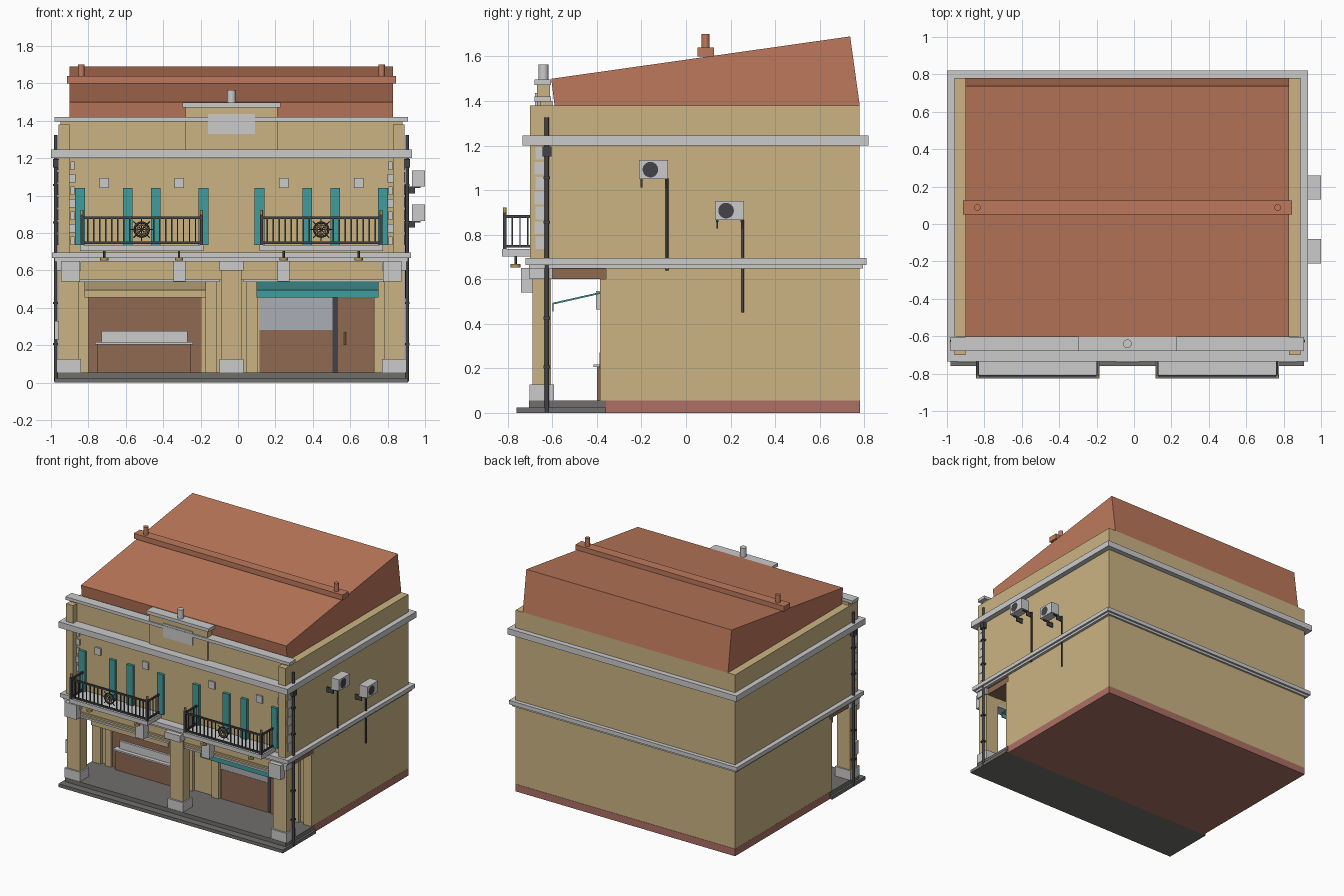
import bpy
import bmesh
import math
from mathutils import Matrix, Vector

if "Cube" in bpy.data.objects:
    bpy.data.objects.remove(bpy.data.objects["Cube"], do_unlink=True)

CENTRE = -0.035   # symmetry line of the facade


def material(name, *rgb):
    linear = [(c / 255 / 12.92) if c < 11 else ((c / 255 + 0.055) / 1.055) ** 2.4 for c in rgb]
    mat = bpy.data.materials.new(name)
    mat.use_nodes = True
    mat.diffuse_color = (*linear, 1)
    mat.node_tree.nodes["Principled BSDF"].inputs["Base Color"].default_value = (*linear, 1)
    return mat


wall = material("tan plaster", 203, 180, 131)
tile = material("terracotta", 190, 121, 92)
trim = material("pale grey trim", 203, 203, 203)
iron = material("dark iron", 68, 68, 72)
teal = material("teal paint", 64, 156, 156)
wood = material("brown wood", 142, 106, 82)
stone = material("grey paving", 112, 111, 109)
brick = material("red plinth", 172, 112, 100)
gold = material("brass", 186, 150, 84)
glass = material("window glass", 170, 173, 180)


def finish(name, bm, mat):
    bmesh.ops.recalc_face_normals(bm, faces=bm.faces)
    mesh = bpy.data.meshes.new(name)
    bm.to_mesh(mesh)
    bm.free()
    mesh.materials.append(mat)
    obj = bpy.data.objects.new(name, mesh)
    bpy.context.collection.objects.link(obj)
    return obj


def box(name, mat, x, y, z):
    """Box between three (low, high) ranges, x measured from the facade centre."""
    bm = bmesh.new()
    bmesh.ops.create_cube(bm, size=1)
    for v in bm.verts:
        for axis, (low, high) in enumerate((x, y, z)):
            v.co[axis] = high if v.co[axis] > 0 else low
        v.co.x += CENTRE
    return finish(name, bm, mat)


def wide(name, mat, half, y, z):
    return box(name, mat, (-half, half), y, z)


def block(name, mat, x, half, y, z):
    return box(name, mat, (x - half, x + half), y, z)


def pair(name, mat, x, half, y, z):
    for side, s in (("right", -1), ("left", 1)):
        block(side + "_" + name, mat, s * x, half, y, z)


def rod(name, mat, start, end, radius, sides=16):
    """Cylinder between two points, x measured from the facade centre."""
    a, b = Vector(start), Vector(end)
    turn = (b - a).to_track_quat("Z", "Y").to_matrix().to_4x4()
    bm = bmesh.new()
    bmesh.ops.create_cone(bm, cap_ends=True, segments=sides, radius1=radius, radius2=radius,
                          depth=(b - a).length,
                          matrix=Matrix.Translation((a + b) / 2 + Vector((CENTRE, 0, 0))) @ turn)
    obj = finish(name, bm, mat)
    for f in obj.data.polygons:
        f.use_smooth = len(f.vertices) == 4
    return obj


def extrude_side(name, mat, half, profile, x=0):
    """Side outline (y, z) extended along x."""
    bm = bmesh.new()
    face = bm.faces.new([bm.verts.new((CENTRE + x - half, y, z)) for y, z in profile])
    grown = bmesh.ops.extrude_face_region(bm, geom=[face])["geom"]
    bmesh.ops.translate(bm, vec=(2 * half, 0, 0),
                        verts=[g for g in grown if isinstance(g, bmesh.types.BMVert)])
    return finish(name, bm, mat)


def ring(name, mat, centre, radius, thick):
    bpy.ops.mesh.primitive_torus_add(major_radius=radius, minor_radius=thick, major_segments=24,
                                     minor_segments=6, rotation=(math.pi / 2, 0, 0),
                                     location=(centre[0] + CENTRE, centre[1], centre[2]))
    bpy.context.object.name = name
    bpy.context.object.data.materials.append(mat)


# Ground and main volumes
wide("porch_step", stone, .945, (-.76, -.36), (0, .025))
wide("porch_floor", stone, .93, (-.705, -.36), (.025, .055))
wide("plinth", brick, .926, (-.36, .782), (0, .055))
wide("ground_floor", wall, .925, (-.36, .78), (.055, .645))
wide("upper_floor", wall, .925, (-.6, .78), (.645, 1.38))
wide("porch_ceiling", wood, .915, (-.6, -.36), (.6, .645))
wide("facade", wall, .915, (-.655, -.6), (.645, 1.4))
pair("upper_pilaster", wall, .895, .03, (-.7, -.6), (.69, 1.38))
wide("facade_cap", trim, .945, (-.68, -.605), (1.397, 1.42))

# Raised centre of the facade
wide("centre_parapet", wall, .245, (-.67, -.61), (1.245, 1.475))
wide("centre_cap", trim, .263, (-.68, -.605), (1.472, 1.497))
wide("plaque", trim, .125, (-.677, -.669), (1.33, 1.435))
rod("finial", trim, (0, -.64, 1.49), (0, -.64, 1.565), .023)

# Roof with its ridge beam and vents
extrude_side("roof", tile, .865, [(-.59, 1.38), (-.605, 1.5), (.737, 1.69), (.78, 1.38)])
wide("roof_beam", tile, .88, (.052, .125), (1.6, 1.64))
for side in (-1, 1):
    rod("roof_vent", tile, (side * .803, .088, 1.63), (side * .803, .088, 1.7), .018)

# Bands around the building
wide("upper_cornice", trim, .965, (-.735, .82), (1.2, 1.245))
wide("lower_cornice", trim, .96, (-.72, .81), (.665, .695))
wide("lower_cornice_bed", trim, .945, (-.705, .795), (.648, .665))

# Porch columns, lintel and brackets
for x in (-.87, 0, .87):
    block("porch_column", wall, x, .055, (-.69, -.605), (.055, .65))
    block("column_foot", trim, x, .065, (-.703, -.593), (.055, .127))
    block("column_head", trim, x, .065, (-.703, -.6), (.6, .65))
pair("end_bracket", trim, .86, .05, (-.74, -.69), (.54, .65))
pair("middle_bracket", trim, .278, .033, (-.74, -.675), (.54, .65))
wide("centre_bracket", trim, .065, (-.74, -.69), (.6, .65))
for side in (-1, 1):
    block("lintel", wall, side * .44, .385, (-.68, -.605), (.55, .65))
    block("lintel_fillet", wall, side * .44, .38, (-.688, -.675), (.567, .58))
    block("lintel_edge", trim, side * .44, .375, (-.69, -.605), (.538, .552))

# Shop wall details
for x, half in ((.11, .03), (.79, .025), (.89, .035)):
    pair("shop_pilaster", wall, x, half, (-.385, -.355), (.055, .6))
box("right_shop_front", wood, (-.77, -.16), (-.368, -.355), (.055, .46))
box("stall_front", wood, (-.72, -.215), (-.4, -.36), (.055, .205))
box("stall_top", trim, (-.73, -.205), (-.415, -.36), (.205, .217))
box("stall_display", trim, (-.695, -.235), (-.385, -.36), (.217, .275))
box("left_shop_dado", wood, (.15, .54), (-.368, -.355), (.055, .28))
box("left_shop_window", glass, (.15, .54), (-.366, -.355), (.28, .46))
box("door_recess", iron, (.54, .57), (-.366, -.355), (.055, .455))
box("shop_door", wood, (.57, .76), (-.374, -.355), (.055, .45))
rod("door_handle", gold, (.607, -.383, .2), (.607, -.383, .27), .005, 8)

# Awnings over both shop fronts
for side, cloth in ((-1, wall), (1, teal)):
    extrude_side("awning", cloth, .325, [(-.36, .54), (-.36, .548), (-.6, .494), (-.6, .486)],
                 side * .46)
    block("awning_valance", cloth, side * .46, .325, (-.6, -.594), (.455, .494))
    for shift in (-.2, .2):
        block("shop_lamp", trim, side * .46 + shift, .042, (-.405, -.37), (.465, .548))

# Balconies, shutters and railings
for side in (-1, 1):
    mid = side * .48
    block("balcony_slab", trim, mid, .33, (-.825, -.65), (.703, .735))
    for offset in (-.33, -.075, .075, .33):
        block("shutter", teal, mid + offset, .026, (-.675, -.65), (.735, 1.04))
    for offset in (-.2, .2):
        block("window_keystone", trim, mid + offset, .025, (-.668, -.65), (1.04, 1.095))
        rod("balcony_lamp", gold, (mid + offset, -.765, .652), (mid + offset, -.765, .668), .022)
        rod("lamp_stem", iron, (mid + offset, -.765, .665), (mid + offset, -.765, .705), .006, 8)
    for z in (.748, .882):
        block("front_rail", iron, mid, .325, (-.82, -.808), (z - .006, z + .006))
        for end in (-.32, .32):
            block("side_rail", iron, mid + end, .006, (-.815, -.655), (z - .006, z + .006))
    for end in (-.32, .32):
        block("rail_post", iron, mid + end, .008, (-.822, -.806), (.735, .9))
        rod("post_cap", gold, (mid + end, -.814, .9), (mid + end, -.814, .922), .008, 8)
        for step in range(4):
            y = -.78 + step * .035
            block("side_baluster", iron, mid + end, .003, (y - .003, y + .003), (.745, .882))
    for step in range(1, 20):
        offset = -.32 + step * .032
        if abs(offset) > .04:
            block("baluster", iron, mid + offset, .0035, (-.818, -.811), (.745, .885))
    ring("rail_medallion", iron, (mid, -.814, .818), .038, .006)
    ring("medallion_centre", gold, (mid, -.816, .818), .024, .005)
    for step in range(4):
        angle = step * math.pi / 4
        dx, dz = .062 * math.cos(angle), .062 * math.sin(angle)
        rod("medallion_spoke", iron, (mid - dx, -.813, .818 - dz),
            (mid + dx, -.813, .818 + dz), .003, 6)

# Corner quoins
for step in range(7):
    z = .735 + step * .067
    reach = .02 if step % 2 else .01
    pair("front_quoin", trim, .845 + reach / 2, reach, (-.665, -.65), (z, z + .045))
    pair("side_quoin", trim, .92, .009, (-.67 - reach / 2, -.63), (z, z + .057))

# Downpipes with hoppers and clamps
for side in (-1, 1):
    x = side * .94
    rod("downpipe", iron, (x, -.625, .005), (x, -.625, 1.325), .01, 10)
    block("pipe_hopper", iron, x, .014, (-.645, -.603), (1.15, 1.195))
    for z in (.2, .42, .85, 1.05):
        block("pipe_clamp", iron, x, .013, (-.64, -.61), (z, z + .012))
box("meter_box", trim, (-.945, -.92), (-.68, -.64), (.23, .33))

# Air conditioners on the left wall
for y, z, drop in ((-.145, 1.092, .64), (.195, .908, .45)):
    box("air_conditioner", trim, (.965, 1.035), (y - .065, y + .065), (z - .043, z + .043))
    rod("fan_grille", iron, (1.03, y - .015, z), (1.0349 + .0001, y - .015, z), .035, 24)
    rod("fan_disc", iron, (1.0345, y - .015, z), (1.035, y - .015, z), .034, 24)
    for edge in (-.055, .055):
        box("support_arm", iron, (.925, 1.01), (y + edge - .005, y + edge + .005),
            (z - .052, z - .043))
        box("support_leg", iron, (.925, .98), (y + edge - .004, y + edge + .004),
            (z - .08, z - .045))
    rod("drain_pipe", iron, (.935, y + .06, drop), (.935, y + .06, z - .04), .006, 8)
